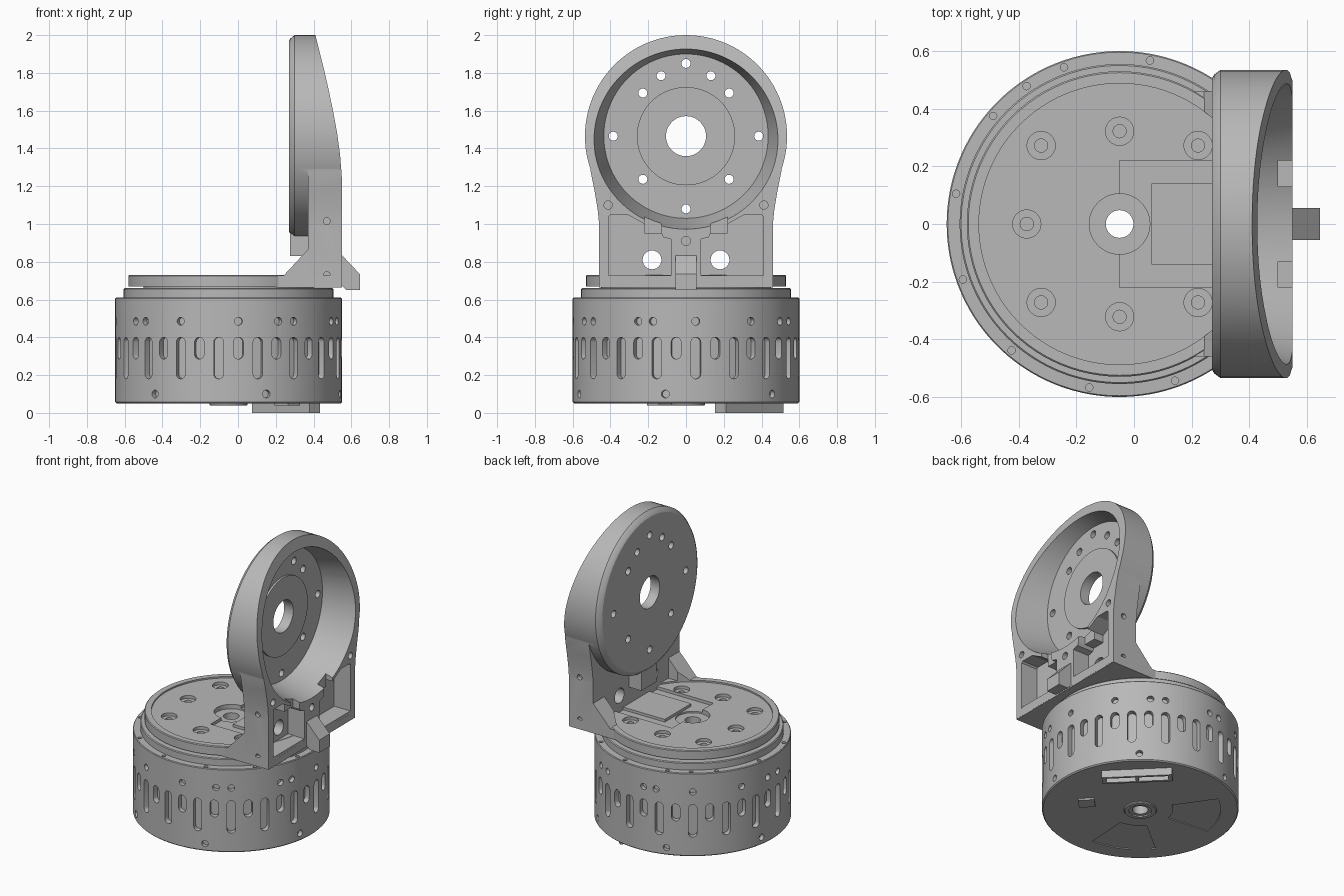
import bpy, bmesh, math
from math import sin, cos, radians, pi

cube = bpy.data.objects.get("Cube")
if cube:
    bpy.data.objects.remove(cube, do_unlink=True)

grey = bpy.data.materials.new("machined_grey")
grey.use_nodes = True
TONE = (0.48, 0.48, 0.48, 1)
grey.diffuse_color = TONE
grey.node_tree.nodes["Principled BSDF"].inputs["Base Color"].default_value = TONE

CX = -0.05      # axis of the round base
CZ = 1.465      # axis of the upright flange
TO_3D = {"x": lambda u, v, w: (w, u, v),
         "y": lambda u, v, w: (u, w, v),
         "z": lambda u, v, w: (u, v, w)}


def loft(name, axis, *sections):
    """Solid through equal-length outlines, each given as (offset, points)."""
    bm = bmesh.new()
    rings = [[bm.verts.new(TO_3D[axis](u, v, w)) for u, v in pts] for w, pts in sections]
    n = len(rings[0])
    for a, b in zip(rings, rings[1:]):
        for i in range(n):
            j = (i + 1) % n
            bm.faces.new((a[i], a[j], b[j], b[i]))
    bm.faces.new(rings[0])
    bm.faces.new(rings[-1])
    bmesh.ops.recalc_face_normals(bm, faces=bm.faces)
    mesh = bpy.data.meshes.new(name)
    bm.to_mesh(mesh)
    bm.free()
    mesh.materials.append(grey)
    ob = bpy.data.objects.new(name, mesh)
    bpy.context.collection.objects.link(ob)
    return ob


def prism(name, axis, pts, lo, hi):
    return loft(name, axis, (lo, pts), (hi, pts))


def arc(u, v, r, a0=0, a1=360, n=24):
    full = a1 - a0 == 360
    steps = n if full else n + 1
    angles = [radians(a0 + (a1 - a0) * i / n) for i in range(steps)]
    return [(u + r * cos(t), v + r * sin(t)) for t in angles]


def rod(name, axis, u, v, r, lo, hi, n=24):
    return prism(name, axis, arc(u, v, r, n=n), lo, hi)


def lathe(name, axis, u, v, profile, n=96):
    return loft(name, axis, *[(w, arc(u, v, r, n=n)) for w, r in profile])


def rect(u0, u1, v0, v1):
    return [(u0, v0), (u1, v0), (u1, v1), (u0, v1)]


def box(name, x0, x1, y0, y1, z0, z1):
    return prism(name, "z", rect(x0, x1, y0, y1), z0, z1)


def turn(ob, degrees):
    """Swing a part built at the front round the base axis."""
    ob.rotation_euler.z = radians(degrees)
    ob.location.x = CX
    return ob


def boolean(target, tools, mode="DIFFERENCE"):
    bpy.ops.object.select_all(action="DESELECT")
    for t in tools:
        t.select_set(True)
    bpy.context.view_layer.objects.active = tools[0]
    if len(tools) > 1:
        bpy.ops.object.join()
    tool = bpy.context.view_layer.objects.active
    tool.hide_render = True
    bpy.context.view_layer.update()
    mod = target.modifiers.new("bool", "BOOLEAN")
    mod.operation, mod.solver, mod.object = mode, "EXACT", tool
    bpy.context.view_layer.objects.active = target
    bpy.ops.object.modifier_apply(modifier="bool")
    bpy.data.objects.remove(tool, do_unlink=True)


# --- Round motor housing ---
housing = lathe("motor_housing", "z", CX, 0, [(0.05, 0.593), (0.057, 0.6), (0.605, 0.6),
                (0.61, 0.596), (0.611, 0.555), (0.655, 0.555), (0.66, 0.55)], 144)


def slot(z0, z1, degrees):
    r = 0.026
    pts = arc(0, z0 + r, r, 180, 360, 8) + arc(0, z1 - r, r, 0, 180, 8)
    return turn(prism("slot_cutter", "y", pts, -0.7, -0.565), degrees)


def side_hole(z, degrees):
    return turn(rod("hole_cutter", "y", 0, z, 0.021, -0.7, -0.57, 16), degrees)


cutters = [slot(0.18, 0.40, 15 + 20 * i) for i in range(18)]
cutters += [slot(0.285, 0.40, 5 + 20 * i) for i in range(18)]
cutters += [side_hole(0.485, 5 + 30 * i) for i in range(12)]
cutters += [side_hole(0.485, a) for a in (-47, 26, 73, 146, -95, -167)]
cutters += [side_hole(0.10, 19.5 + 60 * i) for i in range(6)]
for a in [19.5 + 30 * i for i in range(12)] + [124]:
    t = radians(a)
    cutters.append(rod("rim_hole_cutter", "z", CX + 0.577 * cos(t), 0.577 * sin(t), 0.013, 0.58, 0.65, 12))
# Sector panels sunk into the underside
for a in (149, 243):
    pts = arc(CX, 0, 0.49, a - 24, a + 24, 16) + arc(CX, 0, 0.2, a + 24, a - 24, 10)
    cutters.append(prism("panel_cutter", "z", pts, 0.0, 0.056))
cutters.append(rod("bore_cutter", "z", CX, 0, 0.048, 0.0, 0.9, 32))
boolean(housing, cutters)

# --- Underside boss and connectors ---
boss = lathe("underside_boss", "z", CX, 0, [(0.038, 0.095), (0.043, 0.1), (0.06, 0.1)], 48)
boolean(boss, [rod("bore_cutter", "z", CX, 0, 0.048, 0, 0.1, 32)])
boolean(boss, [rod("seat_cutter", "z", CX, 0, 0.07, 0, 0.046, 32)])

connector = box("connector_housing", -0.215, 0.215, -0.04, 0.04, 0.0, 0.06)
boolean(connector, [box("socket_cutter", s - 0.09, s + 0.09, -0.024, 0.024, -0.02, 0.03)
                    for s in (-0.1, 0.1)])
connector.location = (0.255, 0.335, 0)
connector.rotation_euler.z = radians(135)
plug = box("small_connector", -0.05, 0.05, -0.045, 0.045, 0.038, 0.06)
plug.location = (0.26, -0.14, 0)
plug.rotation_euler.z = radians(135)

# --- Turntable with counterbored screws ---
neck = rod("bearing_neck", "z", CX, 0, 0.45, 0.65, 0.68, 96)
boolean(neck, [rod("bore_cutter", "z", CX, 0, 0.048, 0.6, 0.9, 32)])
table = lathe("turntable", "z", CX, 0, [(0.67, 0.53), (0.725, 0.53), (0.73, 0.525)])
boolean(table, [box("foot", 0.2, 0.55, -0.46, 0.46, 0.664, 0.728)], "UNION")
boolean(table, [rod("recess_cutter", "z", CX, 0, 0.488, 0.72, 0.8, 96)])
boolean(table, [box("pocket_cutter", CX, 0.372, -0.22, 0.22, 0.70, 0.8)])
boolean(table, [rod("hub_cutter", "z", CX, 0, 0.105, 0.69, 0.8, 48)])
spots = []
for i in range(1, 8):
    t, r = i * pi / 4, 0.385 if i % 2 else 0.322
    spots.append((CX + r * cos(t), r * sin(t)))
boolean(table, [rod("counterbore_cutter", "z", x, y, 0.049, 0.70, 0.8) for x, y in spots])
boolean(table, [rod("screw_cutter", "z", x, y, 0.023, 0.68, 0.8, 16) for x, y in spots])
boolean(table, [rod("bore_cutter", "z", CX, 0, 0.048, 0.6, 0.9, 32)])
box("raised_pad", 0.06, 0.38, -0.14, 0.14, 0.69, 0.718)

# --- Upright bracket: flange disc joined to a flared stand ---
flange = lathe("upright_bracket", "x", 0, CZ,
               [(0.27, 0.505), (0.278, 0.518), (0.30, 0.535), (0.55, 0.535)])
flare = [(0.46, 1.0), (0.468, 1.08), (0.485, 1.18), (0.505, 1.28)]
outline = [(-0.46, 0.668), (0.46, 0.668)] + flare + arc(0, CZ, 0.5345, -19, 199, 72)
outline += [(-y, z) for y, z in reversed(flare)]
boolean(flange, [prism("stand", "x", outline, 0.37, 0.5505)], "UNION")
# Curved slope of the open face
slope = [(0.40, 2.05), (0.412, 1.99), (0.432, 1.91), (0.455, 1.82), (0.48, 1.71), (0.505, 1.59),
         (0.525, 1.48), (0.54, 1.37), (0.549, 1.26), (0.5515, 1.18), (0.7, 1.18), (0.7, 2.05)]
boolean(flange, [prism("slope_cutter", "y", slope, -0.7, 0.7)])
boolean(flange, [lathe("cup_cutter", "x", 0, CZ, [(0.325, 0.435), (0.56, 0.495)])])

# Stand pockets with notches into the cup
half = ([(0.08, 0.72), (0.09, 0.71), (0.40, 0.71), (0.41, 0.72), (0.41, 1.04), (0.40, 1.05)]
        + [(0.31, 1.05), (0.22, 1.0), (0.22, 0.95), (0.13, 0.95), (0.12, 0.93), (0.08, 0.92)])
sides = (-1, 1)
boolean(flange, [prism("pocket_cutter", "x", [(s * y, z) for y, z in half], 0.43, 0.6) for s in sides])
boolean(flange, [box("notch_cutter", 0.5, 0.6, *sorted((s * 0.13, s * 0.22)), 0.94, 1.07) for s in sides])

# Raised hubs, then bolt pattern and bores
boolean(flange, [rod("hub", "x", 0, CZ, 0.26, 0.31, 0.338, 64)], "UNION")
holes = []
for i in range(8):
    t, r = i * pi / 4, 0.323 if i % 2 else 0.385
    holes.append(rod("bolt_cutter", "x", r * cos(t), CZ + r * sin(t), 0.024, 0.2, 0.42, 16))
holes.append(rod("bore_cutter", "x", 0, CZ, 0.106, 0.2, 0.6, 48))
holes.append(rod("pin_cutter", "x", 0, 0.91, 0.024, 0.49, 0.6, 16))
for s in sides:
    holes.append(rod("bolt_cutter", "x", s * 0.132, 1.785, 0.024, 0.2, 0.42, 16))
    holes.append(rod("cable_cutter", "x", s * 0.18, 0.81, 0.05, 0.3, 0.6, 24))
    holes.append(rod("screw_cutter", "x", s * 0.412, 1.10, 0.022, 0.49, 0.6, 16))
    for z in (0.73, 1.015):
        holes.append(rod("side_cutter", "y", 0.47, z, 0.018, *sorted((s * 0.435, s * 0.6)), 16))
boolean(flange, holes)

# --- Gussets, cable block and rear hook ---
for s, side in zip(sides, ("right", "left")):
    gusset = [(0.235, 0.72), (0.38, 0.72), (0.38, 0.865), (0.37, 0.865)]
    g = prism(side + "_gusset", "y", gusset, *sorted((s * 0.34, s * 0.46)))
    boolean(g, [rod("clearance_cutter", "z", CX, 0, 0.488, 0.6, 0.95, 96)])
box("cable_block", 0.275, 0.38, -0.08, 0.08, 0.83, 0.96)
hook = [(0.54, 0.835), (0.55, 0.835), (0.645, 0.735), (0.645, 0.65), (0.575, 0.65), (0.55, 0.675), (0.54, 0.675)]
prism("cable_hook", "y", hook, -0.056, 0.056)

# --- Smooth shading with sharp edges ---
bpy.ops.object.select_all(action="DESELECT")
for ob in bpy.context.scene.objects:
    if ob.type == "MESH" and grey.name in ob.data.materials:
        ob.select_set(True)
        bpy.context.view_layer.objects.active = ob
bpy.ops.object.shade_smooth_by_angle(angle=radians(25))
